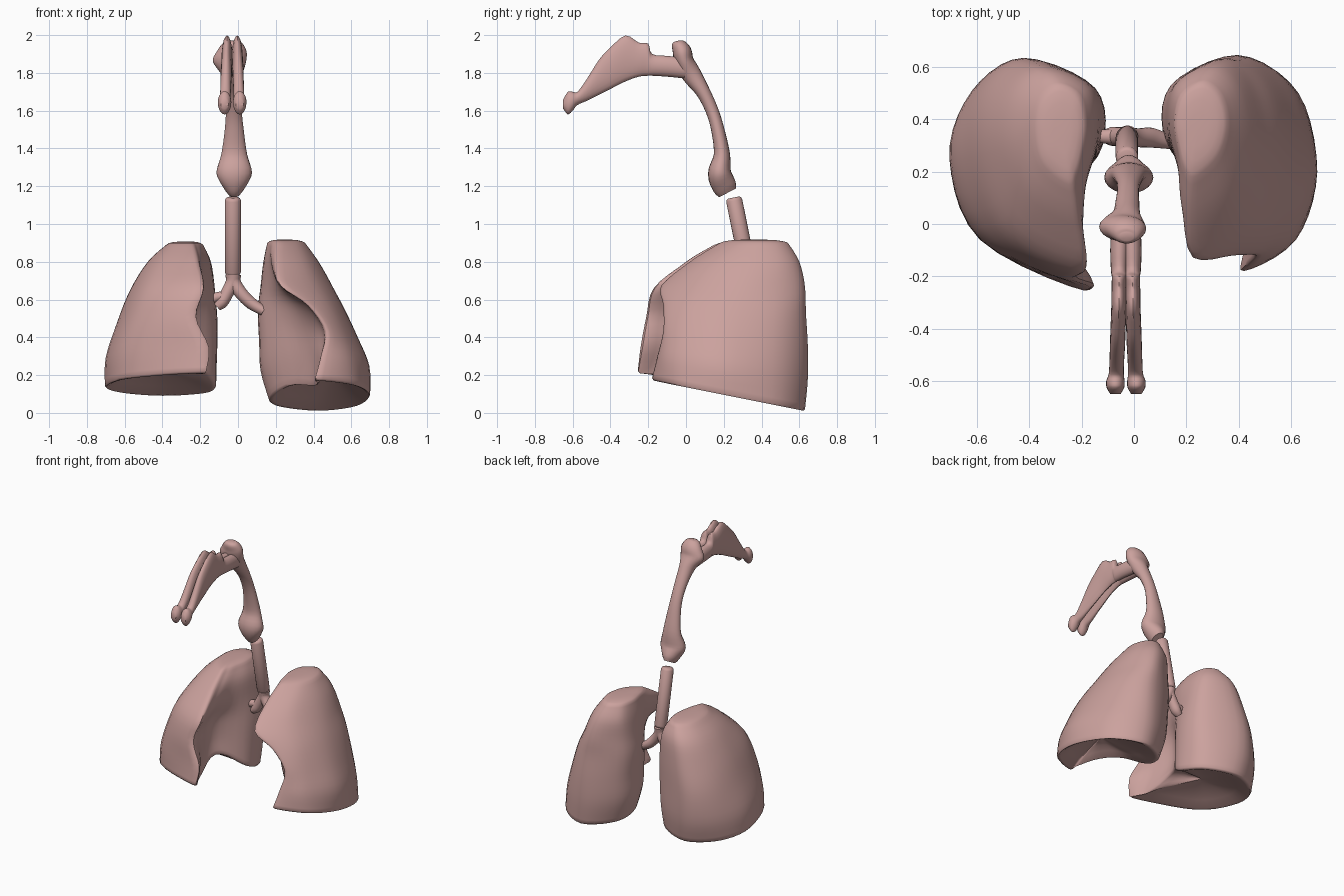
import bpy, math
from mathutils import Vector

tissue = bpy.data.materials.new("tissue_pink")
tissue.diffuse_color = (0.60, 0.36, 0.34, 1)


def spline(pts, n, closed=False):
    """Catmull-Rom resampling of tuples, n steps per span."""
    m, out = len(pts), []
    get = (lambda i: pts[i % m]) if closed else (lambda i: pts[max(0, min(m - 1, i))])
    for i in range(m if closed else m - 1):
        for k in range(n):
            t = k / n
            out.append(tuple(
                0.5 * (2 * b + (c - a) * t + (2 * a - 5 * b + 4 * c - d) * t * t + (3 * b - a - 3 * c + d) * t ** 3)
                for a, b, c, d in zip(get(i - 1), get(i), get(i + 1), get(i + 2))))
    if not closed:
        out.append(tuple(pts[-1]))
    return out


def loft(name, rings, angle=50):
    """Skin a stack of equal rings; both ends are closed to a centre point."""
    n = len(rings[0])
    verts = [v for r in rings for v in r]
    faces = []
    for i in range(len(rings) - 1):
        for j in range(n):
            k = (j + 1) % n
            faces.append((i * n + j, i * n + k, (i + 1) * n + k, (i + 1) * n + j))
    for base in (0, (len(rings) - 1) * n):
        c = len(verts)
        verts.append(sum((Vector(verts[base + j]) for j in range(n)), Vector()) / n)
        faces += [(base + j, base + (j + 1) % n, c) for j in range(n)]
    me = bpy.data.meshes.new(name)
    me.from_pydata([tuple(v) for v in verts], [], faces)
    me.materials.append(tissue)
    ob = bpy.data.objects.new(name, me)
    bpy.context.collection.objects.link(ob)
    bpy.ops.object.select_all(action='DESELECT')
    ob.select_set(True)
    bpy.context.view_layer.objects.active = ob
    bpy.ops.object.mode_set(mode='EDIT')
    bpy.ops.mesh.select_all(action='SELECT')
    bpy.ops.mesh.normals_make_consistent(inside=False)
    bpy.ops.object.mode_set(mode='OBJECT')
    bpy.ops.object.shade_smooth_by_angle(angle=math.radians(angle))
    return ob


def tube(name, stations, side, axis=None, steps=4, seg=20):
    """Elliptic tube; stations are (x, y, z, half width along side, half depth)."""
    st = spline(stations, steps)
    side = Vector(side)
    rings = []
    for i, s in enumerate(st):
        a, b = st[max(i - 1, 0)], st[min(i + 1, len(st) - 1)]
        tan = Vector(axis) if axis else (Vector(b[:3]) - Vector(a[:3])).normalized()
        nor = side.cross(tan).normalized()
        rings.append([Vector(s[:3]) + side * s[3] * math.cos(u) + nor * s[4] * math.sin(u)
                      for u in (2 * math.pi * j / seg for j in range(seg))])
    return loft(name, rings)


def lung(name, heights, sections, sign, tilt, centre, dome, arch):
    """Sections run back, outer, front border, medial hollow, inner back."""
    rows = [(z,) + tuple(c for p in sec for c in p) for z, sec in zip(heights, sections)]
    rings = []
    for row in spline(rows, 4):
        z, flat = row[0], row[1:]
        pts = spline(list(zip(flat[::2], flat[1::2])), 5, True)
        w = max(0, 1 - (z - heights[0]) / 0.6)
        rings.append([Vector((sign * x, y, z + w * (tilt * (y - 0.2)
                      + arch * math.exp(-((x - 0.2) ** 2 + (y - 0.1) ** 2) / 0.03))))
                      for x, y in pts])
    # rounded rim and hollow underside
    c = Vector((sign * centre[0], centre[1], heights[0] + dome))
    under = [[v.lerp(c, f) - Vector((0, 0, d)) for v in rings[0]]
             for f, d in ((0.93, 0), (0.6, 0), (0.3, 0), (0.08, 0.014), (0.025, 0.012))]
    # rounded apex
    top = sum(rings[-1], Vector()) / len(rings[-1]) + Vector((0, 0, 0.018))
    cap = [[Vector((*v.lerp(top, f).xy, v.z + (top.z - v.z) * g)) for v in rings[-1]]
           for f, g in ((0.12, 0.45), (0.35, 0.8), (0.65, 0.95))]
    return loft(name, under + rings + cap, angle=60)


# Lung on the -x side
lung("right_lung", (0.155, 0.3, 0.48, 0.65, 0.8, 0.89), (
    ((.40, .60), (.62, .48), (.705, .25), (.59, -.06), (.19, -.255), (.22, -.13), (.25, .10), (.12, .30), (.17, .50)),
    ((.42, .63), (.62, .51), (.70, .25), (.57, -.07), (.17, -.24), (.24, -.08), (.27, .10), (.12, .30), (.16, .52)),
    ((.42, .635), (.59, .51), (.64, .25), (.53, -.06), (.24, -.21), (.25, -.07), (.26, .10), (.12, .31), (.15, .52)),
    ((.38, .62), (.53, .50), (.57, .27), (.47, -.03), (.20, -.17), (.20, -.05), (.20, .12), (.13, .33), (.15, .52)),
    ((.34, .59), (.45, .49), (.475, .30), (.40, .10), (.23, .00), (.20, .08), (.18, .18), (.145, .34), (.17, .52)),
    ((.29, .53), (.36, .47), (.38, .36), (.35, .23), (.25, .15), (.22, .20), (.20, .27), (.185, .38), (.21, .49)),
), -1, -0.14, (.42, .2), 0.09, 0.14)

# Lung on the +x side with the deep heart notch
lung("left_lung", (0.105, 0.25, 0.4, 0.55, 0.67, 0.8, 0.9), (
    ((.42, .63), (.63, .50), (.70, .20), (.62, -.06), (.42, -.18), (.42, -.08), (.38, .10), (.18, .30), (.20, .50)),
    ((.40, .645), (.61, .51), (.695, .20), (.60, -.06), (.45, -.15), (.44, -.06), (.37, .10), (.14, .30), (.16, .52)),
    ((.39, .645), (.57, .51), (.635, .22), (.57, -.01), (.47, -.12), (.44, -.03), (.33, .12), (.13, .30), (.15, .53)),
    ((.37, .635), (.52, .51), (.565, .24), (.50, .00), (.38, -.12), (.36, -.04), (.28, .12), (.12, .32), (.14, .53)),
    ((.34, .63), (.46, .51), (.50, .27), (.42, .02), (.24, -.13), (.22, -.04), (.21, .12), (.125, .35), (.15, .53)),
    ((.30, .60), (.40, .51), (.425, .32), (.36, .12), (.22, .02), (.18, .09), (.17, .20), (.135, .37), (.16, .53)),
    ((.26, .54), (.33, .49), (.355, .38), (.32, .26), (.23, .18), (.19, .22), (.17, .29), (.155, .39), (.18, .49)),
), 1, -0.2, (.5, .25), 0.1, 0.09)

# Windpipe with softly rounded ends
wind = [(0, .030), (.012, .038), (.04, .043), (.96, .043), (.988, .038), (1, .030)]
tube("windpipe", [(-.027, .335 - .083 * t, .73 + .41 * t, r, r) for t, r in wind], (1, 0, 0), steps=1)

# Bronchi: two branches from a shared stem, plus one short twig
tube("right_bronchus", [(-.025, .335, .73, .042, .042), (-.03, .335, .69, .036, .036), (-.06, .335, .63, .036, .034),
                        (-.085, .335, .585, .036, .032), (-.11, .335, .56, .026, .022)], (0, 1, 0))
tube("left_bronchus", [(-.025, .335, .73, .042, .042), (-.02, .335, .69, .036, .036), (.015, .33, .635, .036, .034),
                       (.07, .33, .58, .038, .032), (.135, .315, .54, .028, .026)], (0, 1, 0))
tube("bronchus_twig", [(-.07, .335, .62, .03, .025), (-.12, .335, .61, .026, .025),
                       (-.17, .335, .58, .016, .018)], (0, 1, 0))

# Larynx, throat and upper pharynx in one tapering tube
tube("larynx_and_pharynx", [
    (-.02, .22, 1.165, .034, .050), (-.02, .203, 1.20, .060, .064), (-.02, .178, 1.27, .094, .062),
    (-.02, .19, 1.37, .068, .043), (-.02, .168, 1.50, .050, .035), (-.022, .138, 1.60, .042, .034),
    (-.025, .09, 1.70, .045, .038), (-.03, .03, 1.79, .055, .052), (-.045, -.008, 1.86, .088, .050),
    (-.033, -.022, 1.915, .078, .050), (-.028, -.045, 1.955, .050, .034), (-.028, -.05, 1.968, .025, .016)],
    (1, 0, 0))

# Nasal passages: (y, bottom, top, half width, offset from the middle)
nose = [(-.65, 1.61, 1.66, .020, .040), (-.625, 1.58, 1.70, .034, .040), (-.60, 1.60, 1.70, .035, .040),
        (-.575, 1.63, 1.70, .029, .037), (-.53, 1.65, 1.76, .028, .035), (-.46, 1.685, 1.87, .029, .032),
        (-.40, 1.715, 1.935, .029, .030), (-.32, 1.755, 1.998, .029, .027), (-.25, 1.78, 1.96, .029, .026),
        (-.20, 1.785, 1.955, .029, .025), (-.18, 1.785, 1.90, .032, .025), (-.10, 1.78, 1.89, .036, .024),
        (.0, 1.77, 1.88, .036, .020)]
for label, s in (("right", -1), ("left", 1)):
    tube(label + "_nasal_passage", [(-.031 + s * o, y, (a + b) / 2, w, (b - a) / 2) for y, a, b, w, o in nose],
         (1, 0, 0), axis=(0, 1, 0), steps=3)
